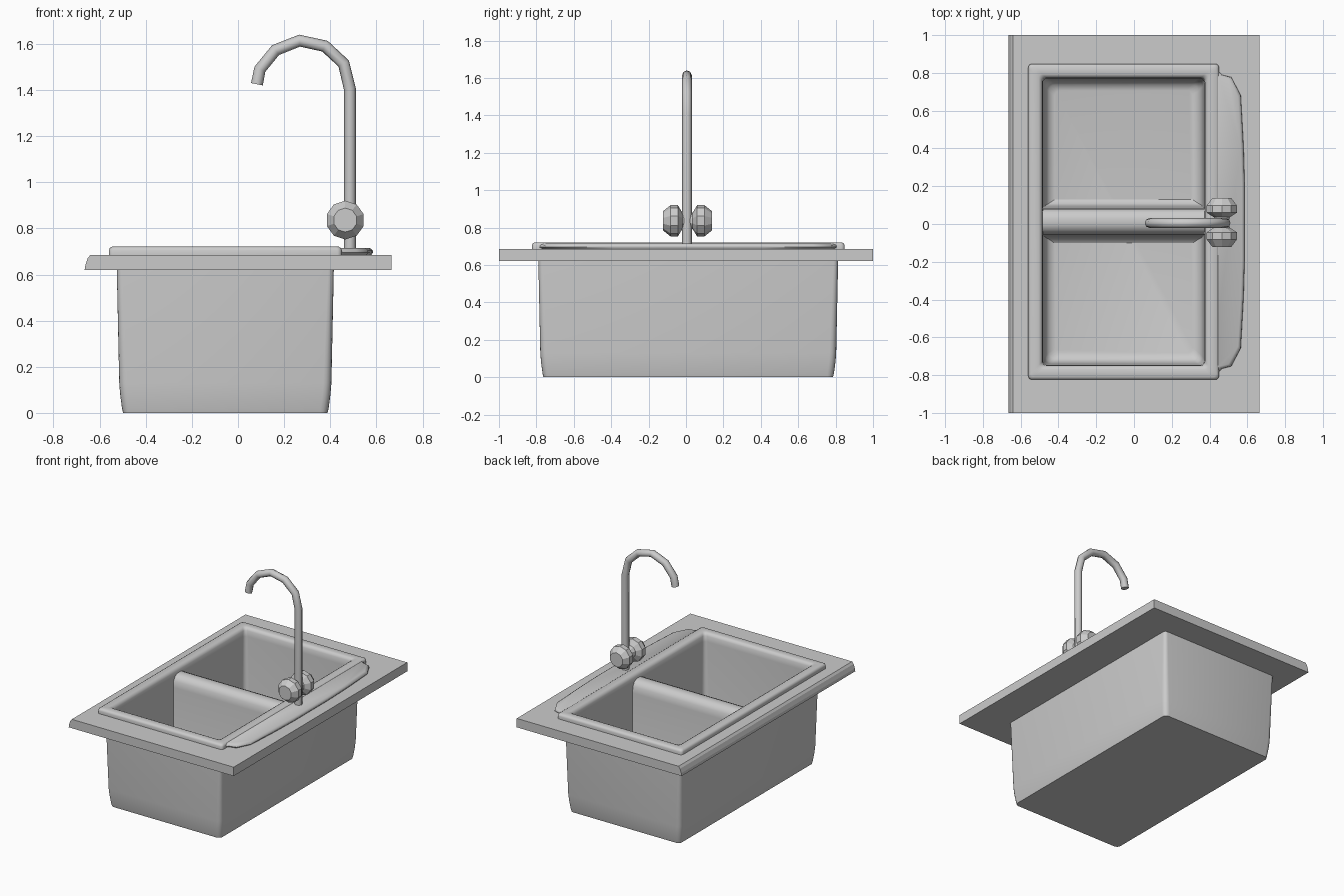
import bpy, bmesh
from math import sin, cos, pi, radians

if "Cube" in bpy.data.objects:
    bpy.data.objects.remove(bpy.data.objects["Cube"])

CY = 0.012  # sink centre in y


def make(name, rings, cap_start=False, cap_end=False, loop=False, smooth=True, angle=40):
    """Skin a list of equal-length closed rings into one object."""
    bm = bmesh.new()
    vs = [[bm.verts.new(p) for p in r] for r in rings]
    n = len(rings[0])
    pairs = list(zip(vs, vs[1:])) + ([(vs[-1], vs[0])] if loop else [])
    for a, b in pairs:
        for i in range(n):
            j = (i + 1) % n
            bm.faces.new((a[i], a[j], b[j], b[i]))
    if cap_start:
        bm.faces.new(vs[0][::-1])
    if cap_end:
        bm.faces.new(vs[-1])
    bmesh.ops.recalc_face_normals(bm, faces=bm.faces)
    me = bpy.data.meshes.new(name)
    bm.to_mesh(me)
    bm.free()
    ob = bpy.data.objects.new(name, me)
    bpy.context.collection.objects.link(ob)
    if smooth:
        smooth_shade(ob, angle)
    return ob


def smooth_shade(ob, angle=40):
    bpy.ops.object.select_all(action='DESELECT')
    ob.select_set(True)
    bpy.context.view_layer.objects.active = ob
    bpy.ops.object.shade_smooth_by_angle(angle=radians(angle))


def rect(x0, x1, y0, y1, z):
    return [(x0, y0, z), (x1, y0, z), (x1, y1, z), (x0, y1, z)]


def sink_ring(inset, z, r, seg=4):
    """Rounded rectangle, inset from the outer edge of the sink rim."""
    x0, x1 = -0.56 + inset, 0.45 - inset
    y0, y1 = CY - 0.836 + inset, CY + 0.836 - inset
    pts = []
    for k, (cx, cy) in enumerate([(x1 - r, y1 - r), (x0 + r, y1 - r),
                                  (x0 + r, y0 + r), (x1 - r, y0 + r)]):
        for s in range(seg + 1):
            a = pi / 2 * (k + s / seg)
            pts.append((cx + r * cos(a), cy + r * sin(a), z))
    return pts


# Countertop frame with a hole for the basin and an eased left edge
hole = (-0.522, 0.412, CY - 0.798, CY + 0.798)
make("countertop", [
    rect(-0.665, 0.665, -1, 1, 0.62),
    rect(-0.662, 0.665, -1, 1, 0.64),
    rect(-0.652, 0.665, -1, 1, 0.67),
    rect(-0.64, 0.665, -1, 1, 0.685),
    rect(*hole, 0.685), rect(*hole, 0.62)], loop=True, smooth=False)

# Basin: outer wall, raised rim, inner wall and floor in one skin
profile = [(0.062, 0.0, 0.03), (0.057, 0.02, 0.035), (0.049, 0.08, 0.035),
           (0.045, 0.13, 0.035), (0.035, 0.60, 0.025), (0.034, 0.683, 0.025),
           (0.0, 0.685, 0.02), (0.0, 0.705, 0.02), (0.004, 0.715, 0.02),
           (0.014, 0.721, 0.02), (0.055, 0.721, 0.02), (0.067, 0.715, 0.02),
           (0.075, 0.70, 0.02), (0.077, 0.66, 0.025), (0.084, 0.12, 0.035),
           (0.092, 0.06, 0.035), (0.11, 0.03, 0.035), (0.14, 0.02, 0.03)]
make("basin", [sink_ring(i, z, r) for i, z, r in profile], True, True, angle=50)

# Divider between the two bowls: rounded crest, walls flaring into the floor
half = [(0.12, 0.018), (0.095, 0.03), (0.08, 0.08), (0.07, 0.60),
        (0.065, 0.645), (0.047, 0.672), (0.02, 0.684)]
section = half + [(-y, z) for y, z in reversed(half)]
make("bowl_divider", [[(x, 0.014 + y, z) for y, z in section] for x in (-0.49, 0.38)],
     True, True, angle=50)

# Faucet deck beside the rim
edge = [(0.41, 0.80), (0.445, 0.80), (0.465, 0.778), (0.515, 0.765),
        (0.565, 0.67), (0.58, 0.40), (0.586, 0.20)]
outline = edge + [(x, -y) for x, y in reversed(edge)]


def deck_ring(dx, sy, z):
    return [(x - dx * (x > 0.42), CY + y * sy, z) for x, y in outline]


make("faucet_deck", [deck_ring(0.008, 0.99, 0.685), deck_ring(0, 1, 0.695),
                     deck_ring(0.002, 0.998, 0.706), deck_ring(0.015, 0.985, 0.715)],
     True, True, angle=50)

# Faucet spout: vertical pipe with a gooseneck
path = [(0.485, 0.69), (0.485, 1.405), (0.458, 1.515), (0.377, 1.59), (0.267, 1.614),
        (0.163, 1.573), (0.095, 1.49), (0.082, 1.425)]
cu = bpy.data.curves.new("faucet_spout", 'CURVE')
cu.dimensions = '3D'
cu.bevel_depth = 0.026
cu.bevel_resolution = 2
cu.use_fill_caps = True
sp = cu.splines.new('POLY')
sp.points.add(len(path) - 1)
for p, (x, z) in zip(sp.points, path):
    p.co = (x, 0.005, z, 1)
spout = bpy.data.objects.new("faucet_spout", cu)
bpy.context.collection.objects.link(spout)
bpy.ops.object.select_all(action='DESELECT')
spout.select_set(True)
bpy.context.view_layer.objects.active = spout
bpy.ops.object.convert(target='MESH')
smooth_shade(bpy.context.view_layer.objects.active, 50)

# Pair of faceted knobs turned about the y axis
knob = [(0.0, 0.036), (0.028, 0.045), (0.052, 0.084), (0.09, 0.084), (0.13, 0.052)]
for name, s in (("knob_front", -1), ("knob_back", 1)):
    make(name, [[(0.465 + r * cos(2 * pi * (k + 0.5) / 10), 0.008 + s * y,
                  0.836 + r * sin(2 * pi * (k + 0.5) / 10)) for k in range(10)]
                for y, r in knob], True, True, smooth=False)
